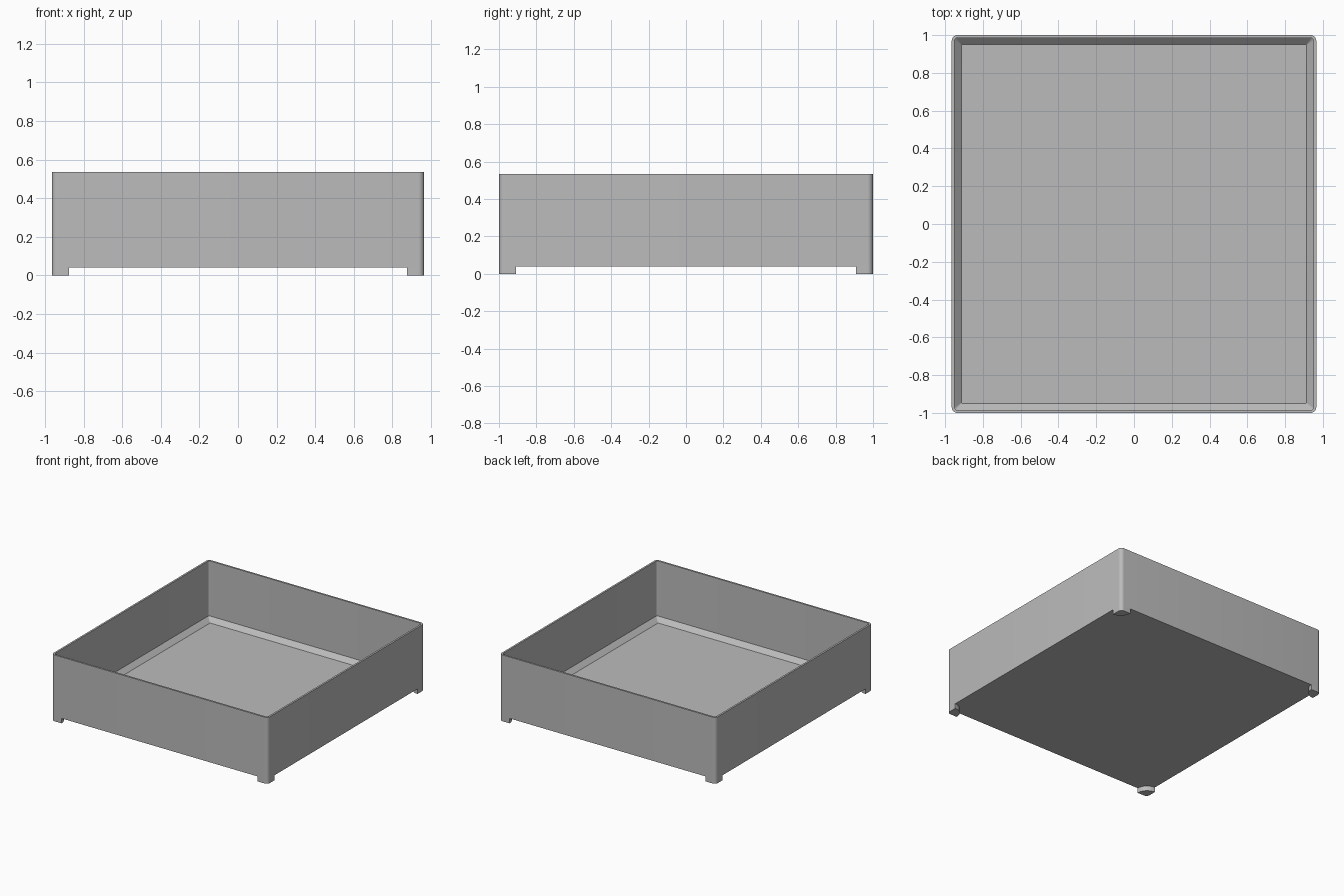
import bpy, bmesh, math

cube = bpy.data.objects.get("Cube")
if cube:
    bpy.data.objects.remove(cube, do_unlink=True)

# Main sizes
HALF_X, HALF_Y, HEIGHT = 0.965, 1.0, 0.535
BASE, WALL, CHAMFER = 0.04, 0.015, 0.036
RADIUS, FOOT = 0.03, 0.09
STEPS = 8

grey = bpy.data.materials.new("light_grey")
grey.use_nodes = True
colour = (0.5, 0.5, 0.5, 1)
grey.diffuse_color = colour
grey.node_tree.nodes["Principled BSDF"].inputs["Base Color"].default_value = colour


def arc(cx, cy, r, start, sweep=90):
    """Points along an arc, angles in degrees."""
    angles = [math.radians(start + sweep * i / STEPS) for i in range(STEPS + 1)]
    return [(cx + r * math.cos(a), cy + r * math.sin(a)) for a in angles]


def rounded_rect(inset, r):
    x, y = HALF_X - inset - r, HALF_Y - inset - r
    return (arc(x, y, r, 0) + arc(-x, y, r, 90)
            + arc(-x, -y, r, 180) + arc(x, -y, r, 270))


def loft(name, sections):
    """Skin a stack of (outline, z) sections and cap both ends."""
    bm = bmesh.new()
    rings = [[bm.verts.new((x, y, z)) for x, y in outline] for outline, z in sections]
    for a, b in zip(rings, rings[1:]):
        for i in range(len(a)):
            j = (i + 1) % len(a)
            bm.faces.new((a[i], a[j], b[j], b[i]))
    bm.faces.new(rings[0][::-1])
    bm.faces.new(rings[-1])
    bmesh.ops.recalc_face_normals(bm, faces=bm.faces)
    mesh = bpy.data.meshes.new(name)
    bm.to_mesh(mesh)
    bm.free()
    mesh.materials.append(grey)
    obj = bpy.data.objects.new(name, mesh)
    bpy.context.collection.objects.link(obj)
    bpy.ops.object.select_all(action='DESELECT')
    obj.select_set(True)
    bpy.context.view_layer.objects.active = obj
    bpy.ops.object.shade_smooth_by_angle(angle=math.radians(30))
    return obj


# Tray: outer wall, rim, inner wall, sloped skirting and floor
floor = BASE + WALL
outer = rounded_rect(0, RADIUS)
inner = rounded_rect(WALL, RADIUS - WALL)
floor_outline = rounded_rect(WALL + CHAMFER, 0.003)
loft("tray", [(outer, BASE), (outer, HEIGHT), (inner, HEIGHT),
              (inner, floor + CHAMFER), (floor_outline, floor)])

# Feet: quarter discs under each rounded corner
quarter = arc(HALF_X - RADIUS, HALF_Y - RADIUS, RADIUS, 0) + arc(HALF_X, HALF_Y, FOOT, 180)
for sx, side in ((1, "left"), (-1, "right")):
    for sy, end in ((-1, "front"), (1, "back")):
        outline = [(sx * x, sy * y) for x, y in quarter]
        loft(f"{end}_{side}_foot", [(outline, 0), (outline, BASE)])
